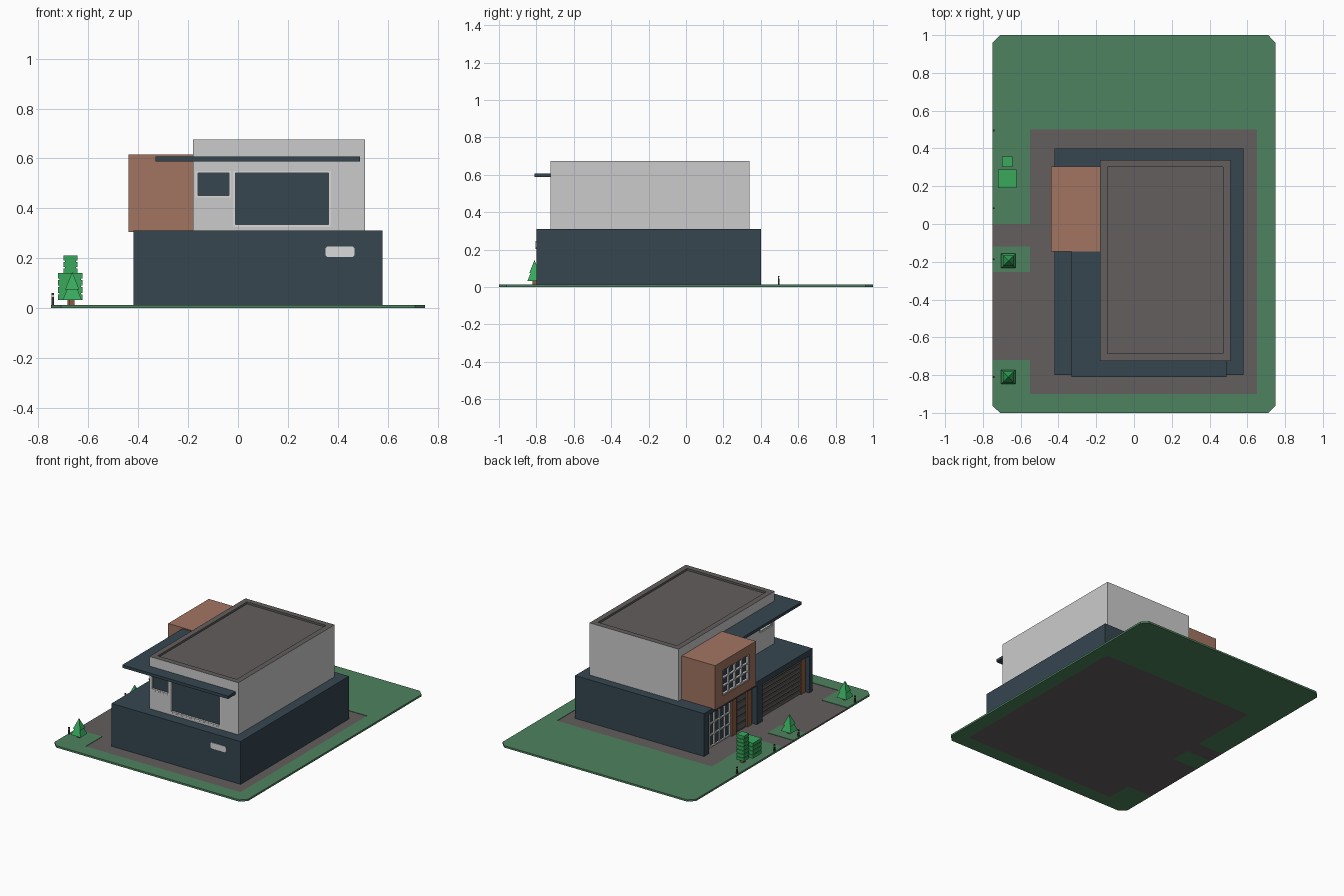
import bpy, bmesh, math

if "Cube" in bpy.data.objects:
    bpy.data.objects.remove(bpy.data.objects["Cube"])


def material(name, r, g, b):
    m = bpy.data.materials.new(name)
    lin = lambda c: ((c / 255 + 0.055) / 1.055) ** 2.4
    m.diffuse_color = (lin(r), lin(g), lin(b), 1)
    m.use_nodes = True
    m.node_tree.nodes["Principled BSDF"].inputs["Base Color"].default_value = m.diffuse_color
    return m


LAWN = material("lawn green", 78, 130, 94)
GREY = material("paving grey", 98, 94, 93)
SLATE = material("slate blue", 54, 70, 80)
LIGHT = material("light wall", 203, 203, 203)
CLAY = material("clay cladding", 162, 117, 97)
WOOD = material("wood brown", 140, 92, 66)
LEAF = material("leaf green", 56, 168, 92)
WHITE = material("window frame", 218, 218, 218)
DARK = material("dark post", 52, 52, 54)


def finish(name, bm, *mats):
    bmesh.ops.recalc_face_normals(bm, faces=bm.faces)
    me = bpy.data.meshes.new(name)
    bm.to_mesh(me)
    bm.free()
    for m in mats:
        me.materials.append(m)
    ob = bpy.data.objects.new(name, me)
    bpy.context.collection.objects.link(ob)
    return ob


def prism(name, pts, z0, z1, mat):
    bm = bmesh.new()
    face = bm.faces.new([bm.verts.new((x, y, z0)) for x, y in pts])
    ext = bmesh.ops.extrude_face_region(bm, geom=[face])
    top = [g for g in ext["geom"] if isinstance(g, bmesh.types.BMVert)]
    bmesh.ops.translate(bm, verts=top, vec=(0, 0, z1 - z0))
    return finish(name, bm, mat)


def box(name, x0, x1, y0, y1, z0, z1, mat):
    return prism(name, [(x0, y0), (x1, y0), (x1, y1), (x0, y1)], z0, z1, mat)


def cut(ob, *dims):
    cutter = box("cutter", *dims, ob.data.materials[0])
    cutter.hide_render = True
    mod = ob.modifiers.new("opening", "BOOLEAN")
    mod.operation, mod.solver, mod.object = "DIFFERENCE", "EXACT", cutter
    bpy.context.view_layer.objects.active = ob
    bpy.ops.object.modifier_apply(modifier=mod.name)
    bpy.data.objects.remove(cutter)


def panel(name, side, p0, p1, u0, u1, z0, z1, mat):
    """Box whose depth p runs along x ('left' wall) or y ('front' wall)."""
    if side == "left":
        return box(name, p0, p1, u0, u1, z0, z1, mat)
    return box(name, u0, u1, p0, p1, z0, z1, mat)


def window(name, side, p, u0, u1, z0, z1, cols=1, rows=1, t=0.009, depth=0.02):
    """Glass set back from plane p, with a frame and glazing bars."""
    panel(name + "_glass", side, p + depth - 0.006, p + depth + 0.002, u0, u1, z0, z1, SLATE)
    for i in range(cols + 1):
        u = u0 + (u1 - u0 - t) * i / cols
        panel(name + "_upright", side, p + 0.003, p + depth, u, u + t, z0, z1, WHITE)
    for i in range(rows + 1):
        z = z0 + (z1 - z0 - t) * i / rows
        panel(name + "_rail", side, p + 0.004, p + depth, u0, u1, z, z + t, WHITE)


# Plot: paving with two driveways, lawn around it and a green island
prism("paving", [(-.55, -.9), (.65, -.9), (.65, .5), (-.55, .5), (-.55, 0), (-.75, 0),
                 (-.75, -.12), (-.55, -.12), (-.55, -.255), (-.75, -.255),
                 (-.75, -.72), (-.55, -.72)], 0, 0.010, GREY)
prism("lawn", [(-.75, 0), (-.55, 0), (-.55, .5), (.65, .5), (.65, -.9), (-.55, -.9),
               (-.55, -.72), (-.75, -.72), (-.75, -.96), (-.71, -1), (.71, -1),
               (.75, -.96), (.75, .96), (.71, 1), (-.71, 1), (-.75, .96)], 0, 0.013, LAWN)
box("lawn_island", -.75, -.55, -.255, -.12, 0, 0.013, LAWN)

# Ground floor with garage and entrance recesses on the left
ground = box("ground_floor", -.42, .58, -.8, .4, 0.008, .31, SLATE)
cut(ground, -.5, -.37, -.765, -.245, -.05, .27)
cut(ground, -.5, -.37, -.185, .345, -.05, .28)

# Garage door of horizontal slats between wooden posts
box("garage_door", -.38, -.365, -.715, -.265, .01, .265, GREY)
for i in range(8):
    z = .014 + i * .031
    box("garage_slat", -.387, -.378, -.715, -.265, z, z + .023, GREY)
for y0, y1 in ((-.765, -.715), (-.265, -.245)):
    box("garage_post", -.392, -.365, y0, y1, .01, .27, WOOD)

# Entrance door, wooden posts and tall window
box("front_door", -.382, -.365, -.12, 0, .01, .28, GREY)
for i in range(5):
    z = .02 + i * .05
    box("door_panel", -.388, -.38, -.108, -.012, z, z + .04, GREY)
for y0, y1 in ((-.17, -.12), (0, .05)):
    box("entrance_post", -.392, -.365, y0, y1, .01, .28, WOOD)
window("entrance_window", "left", -.388, .055, .29, .015, .265, 4, 3)

# Upper floor: light walls, grey parapet top with a sunken roof
bm = bmesh.new()
bmesh.ops.create_cube(bm, size=1)
for v in bm.verts:
    v.co = (.165 + v.co.x * .69, -.1925 + v.co.y * 1.065, .4925 + v.co.z * .365)
roof = max(bm.faces, key=lambda f: f.calc_center_median().z)
inset = bmesh.ops.inset_region(bm, faces=[roof], thickness=.055)
rim = inset["faces"]
sink = bmesh.ops.extrude_face_region(bm, geom=[roof])
floor = [g for g in sink["geom"] if isinstance(g, bmesh.types.BMFace)]
if roof.is_valid:
    bmesh.ops.delete(bm, geom=[roof], context="FACES_ONLY")
bmesh.ops.translate(bm, verts=floor[0].verts, vec=(0, 0, -.014))
for f in bm.faces:
    f.material_index = 1 if f.calc_center_median().z > .655 else 0
upper = finish("upper_floor", bm, LIGHT, GREY)
cut(upper, -.02, .372, -.8, -.705, .325, .55)
cut(upper, -.17, -.028, -.8, -.705, .443, .55)
cut(upper, -.25, -.155, -.70, -.56, .443, .55)
window("large_window", "front", -.728, -.02, .372, .325, .55, depth=.024)
window("small_window", "front", -.728, -.17, -.028, .443, .55, depth=.024)
window("side_window", "left", -.178, -.70, -.56, .443, .55, depth=.024)

# Canopy wrapping the front left corner
prism("canopy", [(-.33, -.81), (.49, -.81), (.49, -.72), (-.17, -.72), (-.17, -.14),
                 (-.33, -.14)], .588, .608, SLATE)

# Clad bay above the entrance
bay = box("clad_bay", -.44, -.175, -.145, .305, .305, .615, CLAY)
cut(bay, -.5, -.415, -.075, .22, .37, .55)
window("bay_window", "left", -.438, -.075, .22, .37, .55, 4, 3, depth=.024)

# Blank house sign with clipped corners on the front wall
bm = bmesh.new()
sign = [(.35, .212), (.358, .204), (.46, .204), (.468, .212),
        (.468, .238), (.46, .246), (.358, .246), (.35, .238)]
face = bm.faces.new([bm.verts.new((x, -.804, z)) for x, z in sign])
ext = bmesh.ops.extrude_face_region(bm, geom=[face])
bmesh.ops.translate(bm, vec=(0, .006, 0),
                    verts=[g for g in ext["geom"] if isinstance(g, bmesh.types.BMVert)])
finish("house_sign", bm, WHITE)


# Conifers: trunk and two square pyramid tiers
def tier(x, y, z0, z1, half0, half1):
    k = math.sqrt(2)
    bpy.ops.mesh.primitive_cone_add(vertices=4, radius1=half0 * k, radius2=half1 * k,
                                    depth=z1 - z0, location=(x, y, (z0 + z1) / 2),
                                    rotation=(0, 0, math.pi / 4))
    ob = bpy.context.object
    ob.name = "conifer_tier"
    ob.data.materials.append(LEAF)


for y in (-.195, -.81):
    box("conifer_trunk", -.675, -.655, y - .01, y + .01, .01, .04, WOOD)
    tier(-.665, y, .033, .088, .038, .015)
    tier(-.665, y, .075, .145, .028, 0)


# Clipped shrubs: trunk, core and stacked slabs
def shrub(x, y, half, z0, z1, layers):
    box("shrub_trunk", x - .012, x + .012, y - .012, y + .012, .01, z0 + .01, WOOD)
    c = half - .006
    box("shrub_core", x - c, x + c, y - c, y + c, z0 + .004, z1 - .004, LEAF)
    step = (z1 - z0 + .006) / layers
    for i in range(layers):
        z = z0 + i * step
        box("shrub_layer", x - half, x + half, y - half, y + half, z, z + step - .006, LEAF)


shrub(-.672, .33, .028, .033, .21, 7)
shrub(-.672, .24, .049, .033, .14, 4)

# Small garden posts along the left edge
for y in (.495, .083, -.187, -.81):
    box("garden_post", -.748, -.738, y - .004, y + .004, .01, .045, DARK)
    box("post_lamp", -.747, -.739, y - .003, y + .003, .045, .053, WHITE)
    box("post_cap", -.748, -.738, y - .004, y + .004, .053, .06, DARK)
